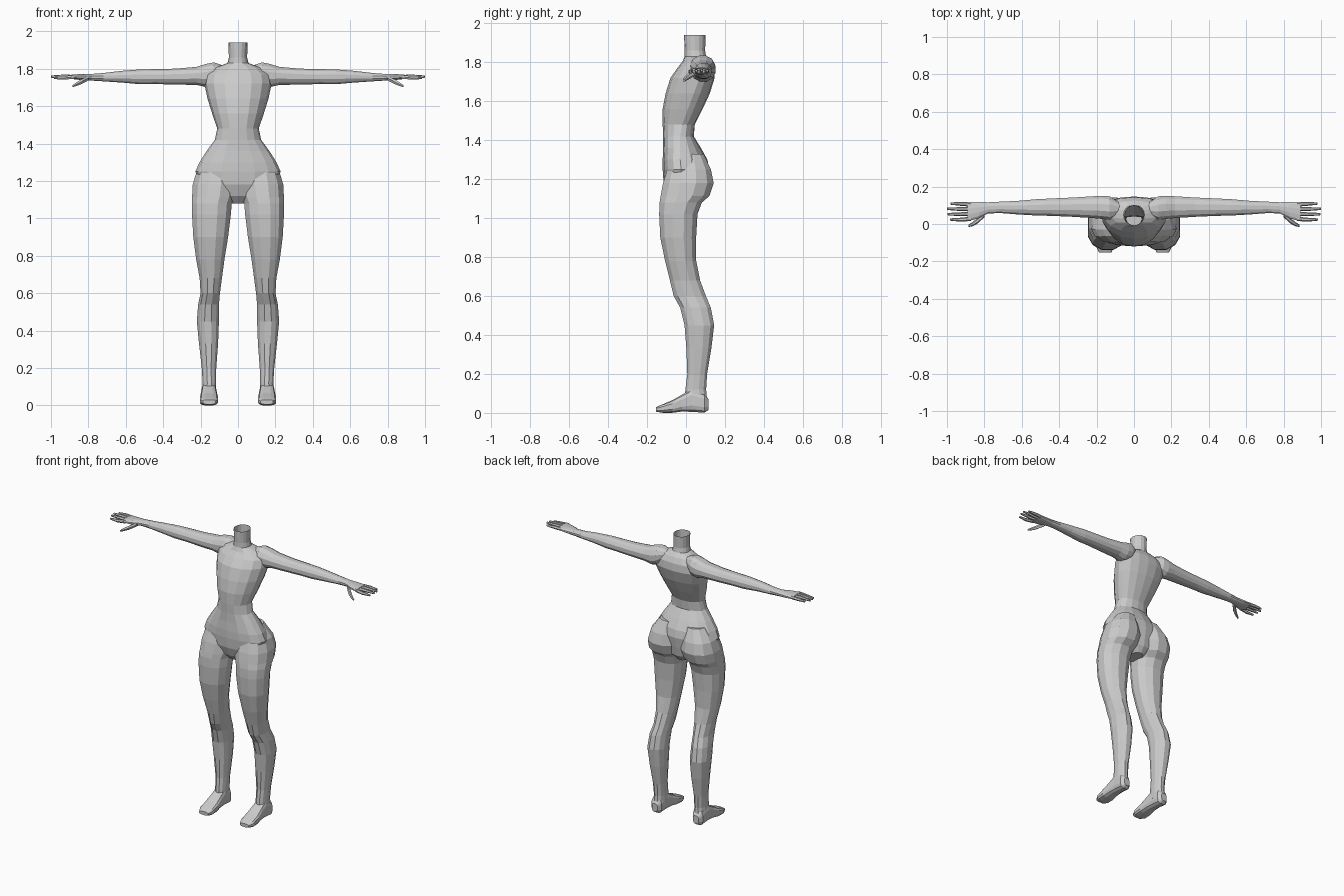
import bpy, bmesh
from math import cos, sin, pi, copysign
from mathutils import Vector


def curve(n, sides, turn=0.0):
    """Unit superellipse points."""
    pts = []
    for i in range(sides):
        a = 2 * pi * (i + turn) / sides
        c, s = cos(a), sin(a)
        pts.append((copysign(abs(c) ** (2 / n), c), copysign(abs(s) ** (2 / n), s)))
    return pts


def loft(name, rings):
    """Closed flat-shaded skin through rings of points."""
    bm = bmesh.new()
    loops = [[bm.verts.new(p) for p in r] for r in rings]
    n = len(loops[0])
    for a, b in zip(loops, loops[1:]):
        for i in range(n):
            j = (i + 1) % n
            bm.faces.new((a[i], a[j], b[j], b[i]))
    bm.faces.new(loops[0])
    bm.faces.new(loops[-1])
    bmesh.ops.recalc_face_normals(bm, faces=bm.faces)
    me = bpy.data.meshes.new(name)
    bm.to_mesh(me)
    bm.free()
    ob = bpy.data.objects.new(name, me)
    bpy.context.collection.objects.link(ob)
    return ob


def limb(name, axis, side, table, n=2.2, sides=12, turn=0.5):
    """Loft of boxes along an axis: position, then low/high of the other two axes."""
    rings = []
    for p, a0, a1, b0, b1 in table:
        ring = []
        for u, v in curve(n, sides, turn):
            co = [(a0 + a1) / 2 + u * (a1 - a0) / 2, (b0 + b1) / 2 + v * (b1 - b0) / 2]
            co.insert(axis, p)
            ring.append((co[0] * side, co[1], co[2]))
        rings.append(ring)
    return loft(name, rings)


def finger(name, side, pts, radii):
    """Tapered six-sided digit pointing along x."""
    rings = [[(side * p[0], p[1] + r * u, p[2] + r * v) for u, v in curve(2, 6)]
             for p, r in zip(pts, radii)]
    return loft(name, rings)


# Torso and neck: z, half width, front y, back y, y of widest point
torso_table = [
    (1.08, 0.045, -0.06, 0.07, 0.0), (1.12, 0.10, -0.095, 0.10, 0.0),
    (1.18, 0.20, -0.115, 0.11, -0.02), (1.25, 0.228, -0.12, 0.12, -0.025),
    (1.30, 0.206, -0.12, 0.11, -0.03), (1.36, 0.168, -0.117, 0.077, -0.03),
    (1.42, 0.124, -0.117, 0.04, -0.03), (1.48, 0.111, -0.12, 0.045, -0.02),
    (1.56, 0.138, -0.12, 0.085, 0.01), (1.64, 0.163, -0.105, 0.122, 0.04),
    (1.72, 0.18, -0.08, 0.147, 0.07), (1.77, 0.175, -0.045, 0.142, 0.08),
    (1.805, 0.13, -0.018, 0.125, 0.075), (1.83, 0.056, -0.008, 0.103, 0.05),
    (1.86, 0.049, -0.007, 0.098, 0.045), (1.94, 0.051, -0.01, 0.101, 0.045)]
rings = []
for z, w, yf, yb, ym in torso_table:
    rings.append([(u * w, ym + (v * (yb - ym) if v > 0 else -v * (yf - ym)), z)
                  for u, v in curve(2.1, 16)])
body = loft("body", rings)
parts = []

leg_table = [  # z, x in/out, y front/back
    (0.05, 0.115, 0.195, -0.01, 0.112), (0.12, 0.117, 0.19, -0.005, 0.105),
    (0.2, 0.115, 0.195, 0.005, 0.11), (0.33, 0.105, 0.21, 0.0, 0.132),
    (0.45, 0.10, 0.222, -0.01, 0.147), (0.54, 0.10, 0.215, -0.032, 0.13),
    (0.60, 0.095, 0.202, -0.066, 0.105), (0.68, 0.084, 0.207, -0.085, 0.075),
    (0.78, 0.07, 0.226, -0.11, 0.055), (0.9, 0.05, 0.242, -0.135, 0.055),
    (1.02, 0.035, 0.249, -0.141, 0.062), (1.08, 0.03, 0.25, -0.139, 0.085),
    (1.115, 0.016, 0.249, -0.134, 0.125), (1.18, 0.006, 0.246, -0.122, 0.146),
    (1.25, 0.012, 0.225, -0.10, 0.132), (1.33, 0.03, 0.165, -0.06, 0.092)]
foot_table = [  # y, x in/out, z low/high
    (0.116, 0.135, 0.178, 0.015, 0.07), (0.095, 0.118, 0.195, 0.0, 0.10),
    (0.03, 0.116, 0.195, 0.004, 0.125), (-0.02, 0.112, 0.198, 0.006, 0.095),
    (-0.07, 0.106, 0.205, 0.0, 0.066), (-0.12, 0.106, 0.205, 0.0, 0.045),
    (-0.153, 0.12, 0.188, 0.006, 0.03)]
arm_table = [  # x, y front/back, z low/high
    (0.07, 0.05, 0.11, 1.77, 1.815), (0.13, 0.02, 0.15, 1.71, 1.836),
    (0.17, 0.025, 0.153, 1.70, 1.828), (0.22, 0.03, 0.15, 1.712, 1.812),
    (0.33, 0.037, 0.143, 1.714, 1.802), (0.44, 0.042, 0.138, 1.717, 1.799),
    (0.52, 0.044, 0.134, 1.716, 1.798), (0.62, 0.05, 0.125, 1.725, 1.79),
    (0.72, 0.058, 0.12, 1.732, 1.778), (0.78, 0.055, 0.117, 1.736, 1.773),
    (0.83, 0.03, 0.12, 1.738, 1.773), (0.89, 0.012, 0.12, 1.745, 1.769)]
finger_table = [(0.023, 0.985, 1.75), (0.052, 0.998, 1.757),
                (0.08, 1.0, 1.759), (0.108, 0.98, 1.757)]

for side, word in ((-1, "right"), (1, "left")):
    # Legs, feet and arms
    parts.append(limb(word + "_leg", 2, side, leg_table))
    parts.append(limb(word + "_foot", 1, side, foot_table, n=3.2))
    parts.append(limb(word + "_arm", 0, side, arm_table))
    # Fingers and thumb
    for k, (y, tip, z) in enumerate(finger_table):
        parts.append(finger(f"{word}_finger_{k + 1}", side,
                            [(0.872, y * 0.9 + 0.007, 1.757), (0.93, y, z + 0.001), (tip, y + 0.001, z)],
                            (0.0115, 0.0105, 0.006)))
    parts.append(finger(word + "_thumb", side,
                        [(0.80, 0.05, 1.75), (0.835, 0.018, 1.732), (0.865, -0.002, 1.717), (0.886, -0.01, 1.706)],
                        (0.014, 0.015, 0.011, 0.006)))

# Weld all parts into one skin
for part in parts:
    mod = body.modifiers.new("weld", "BOOLEAN")
    mod.operation, mod.solver, mod.object = "UNION", "EXACT", part
dg = bpy.context.evaluated_depsgraph_get()
skin = bpy.data.meshes.new_from_object(body.evaluated_get(dg))
body.modifiers.clear()
body.data = skin
for part in parts:
    bpy.data.objects.remove(part)

# Open top of the neck
bm = bmesh.new()
bm.from_mesh(skin)
cap = [f for f in bm.faces if f.calc_center_median().z > 1.93 and f.normal.z > 0.9]
bmesh.ops.delete(bm, geom=cap, context="FACES")
bm.to_mesh(skin)
bm.free()
